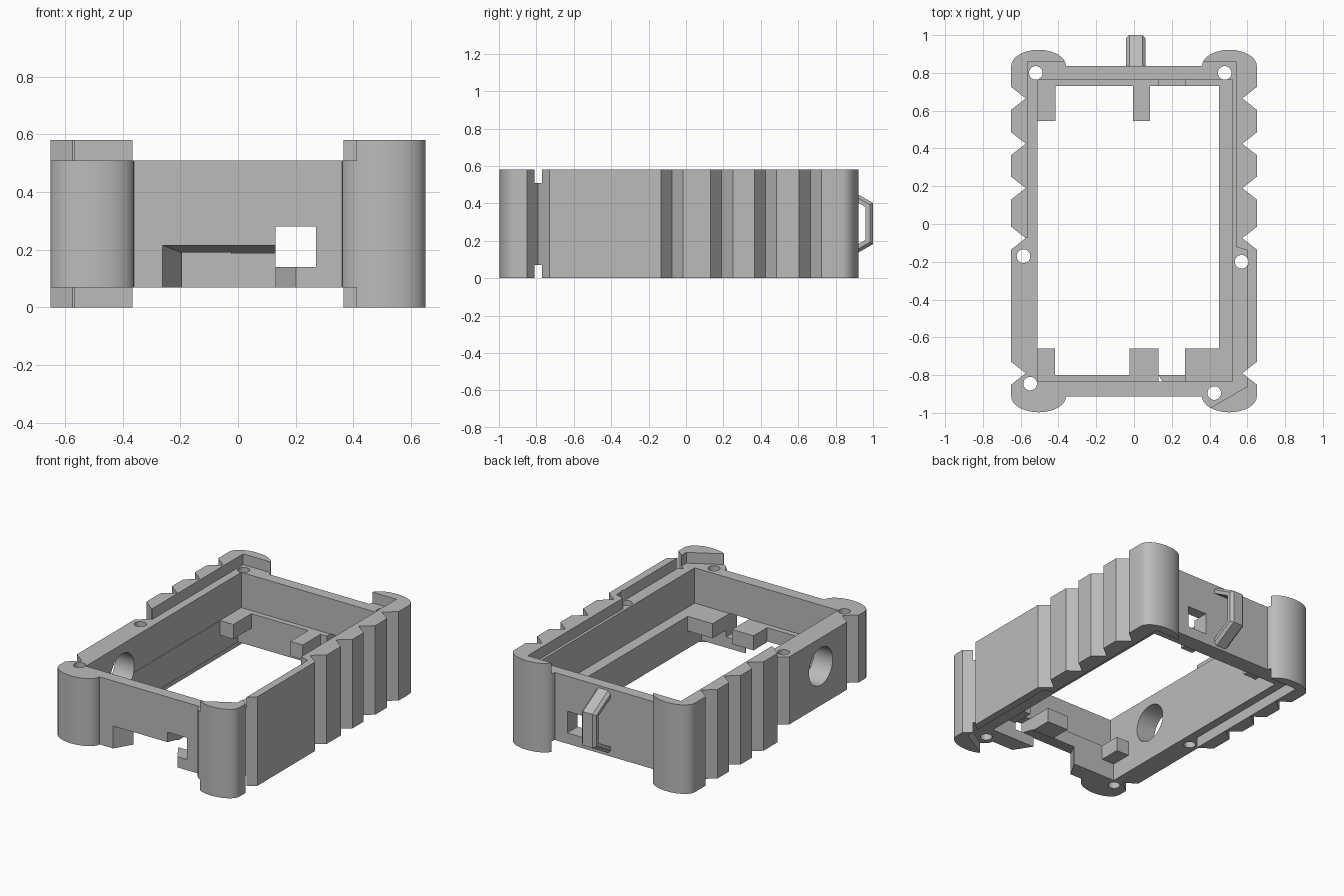
import bpy, bmesh, math
from math import pi, cos, sin

cube = bpy.data.objects.get("Cube")
if cube:
    bpy.data.objects.remove(cube, do_unlink=True)

grey = bpy.data.materials.new("plain grey")
grey.use_nodes = True
grey.diffuse_color = (0.5, 0.5, 0.5, 1)
grey.node_tree.nodes["Principled BSDF"].inputs["Base Color"].default_value = (0.5, 0.5, 0.5, 1)


def loft(name, ring_a, ring_b):
    """Solid between two matching rings of 3D points."""
    bm = bmesh.new()
    a = [bm.verts.new(p) for p in ring_a]
    b = [bm.verts.new(p) for p in ring_b]
    bm.faces.new(a)
    bm.faces.new(b)
    for i in range(len(a)):
        j = (i + 1) % len(a)
        bm.faces.new((a[i], a[j], b[j], b[i]))
    bmesh.ops.recalc_face_normals(bm, faces=bm.faces)
    mesh = bpy.data.meshes.new(name)
    bm.to_mesh(mesh)
    bm.free()
    mesh.materials.append(grey)
    ob = bpy.data.objects.new(name, mesh)
    bpy.context.collection.objects.link(ob)
    return ob


def prism(name, outline, z0, z1):
    return loft(name, [(x, y, z0) for x, y in outline], [(x, y, z1) for x, y in outline])


def box(name, x0, x1, y0, y1, z0, z1):
    return prism(name, [(x0, y0), (x1, y0), (x1, y1), (x0, y1)], z0, z1)


def circle(u, v, r, n=32):
    return [(u + r * cos(2 * pi * i / n), v + r * sin(2 * pi * i / n)) for i in range(n)]


def cut(target, cutter):
    cutter.hide_render = True
    mod = target.modifiers.new("cut", "BOOLEAN")
    mod.operation = "DIFFERENCE"
    mod.solver = "EXACT"
    mod.object = cutter
    bpy.context.view_layer.objects.active = target
    bpy.ops.object.modifier_apply(modifier=mod.name)
    bpy.data.objects.remove(cutter, do_unlink=True)


def smooth(ob):
    bpy.ops.object.select_all(action="DESELECT")
    ob.select_set(True)
    bpy.context.view_layer.objects.active = ob
    bpy.ops.object.shade_smooth_by_angle(angle=math.radians(30))


# Outer outline: rounded corner posts and V-shaped grip notches on each side
STEPS = 16
side = [(0.505 - 0.145 * cos(pi * i / STEPS), -0.912 - 0.085 * sin(pi * i / STEPS))
        for i in range(STEPS + 1)]
for c in (-0.79, -0.075, 0.19, 0.425, 0.665):
    side += [(0.65, c - 0.06), (0.573, c), (0.65, c + 0.06)]
side += [(0.505 + 0.145 * cos(pi * i / STEPS), 0.837 + 0.085 * sin(pi * i / STEPS))
         for i in range(STEPS + 1)]
outline = side + [(-x, y) for x, y in reversed(side)]
frame = prism("case_frame", outline, 0, 0.58)

# Recess behind the raised lip, above and below
recess = [(-0.565, 0.86), (0.54, 0.86), (0.54, -0.12), (0.6, -0.14), (0.6, -0.86),
          (0.41, -0.97), (0.41, -1.1), (-0.8, -1.1), (-0.8, -0.075), (-0.565, -0.075)]
cut(frame, prism("top_recess", recess, 0.51, 0.7))
cut(frame, prism("bottom_recess", recess, -0.1, 0.07))

# Main opening, wider above the inner ledge
cut(frame, box("opening", -0.51, 0.45, -0.8, 0.73, -0.2, 0.8))
cut(frame, box("cavity", -0.512, 0.522, -0.835, 0.765, 0.28, 0.8))

# Flared slot in the front wall
def slot_ring(t):
    y = -0.91 + 0.11 * t
    x0, x1, top = -0.26 + 0.065 * t, 0.2 - 0.07 * t, 0.215 - 0.025 * t
    return [(x0, y, -0.1), (x1, y, -0.1), (x1, y, top), (x0, y, top)]

cut(frame, loft("front_slot", slot_ring(-0.2), slot_ring(1.1)))

# Square windows in front and back walls
cut(frame, box("window_cutter", 0.13, 0.27, -1.2, 1.2, 0.14, 0.281))

# Round port in the right wall
port = circle(-0.46, 0.325, 0.122, 48)
cut(frame, loft("port_cutter", [(-0.9, y, z) for y, z in port], [(-0.3, y, z) for y, z in port]))

# Screw holes
for x, y in ((-0.52, 0.8), (0.48, 0.8), (-0.585, -0.17), (0.57, -0.2),
             (-0.55, -0.845), (0.425, -0.895)):
    cut(frame, prism("screw_cutter", circle(x, y, 0.036), -0.2, 0.8))
smooth(frame)

# Support blocks inside the front and back walls
for i, (x0, x1) in enumerate(((-0.51, -0.418), (-0.025, 0.13), (0.27, 0.45))):
    box(f"front_support_{i + 1}", x0, x1, -0.8, -0.66, 0.185, 0.28)
for i, (x0, x1) in enumerate(((-0.51, -0.415), (-0.005, 0.085))):
    box(f"back_support_{i + 1}", x0, x1, 0.545, 0.73, 0.185, 0.28)

# Lanyard loop on the back, with chamfered outer edges
MID = 0.292
outer = [(0.825, 0.21), (1.0, 0.11)]
inner = [(0.825, 0.165), (0.96, 0.088)]


def mirrored(half):
    return [(y, MID + h) for y, h in half] + [(y, MID - h) for y, h in reversed(half)]


loop_profile = mirrored(outer) + mirrored(inner)[::-1]
loop = loft("back_loop", [(-0.042, y, z) for y, z in loop_profile],
            [(0.062, y, z) for y, z in loop_profile])
bm = bmesh.new()
bm.from_mesh(loop.data)
outer_set = {(round(y, 3), round(z, 3)) for y, z in mirrored(outer)}
on_outer = lambda v: (round(v.co.y, 3), round(v.co.z, 3)) in outer_set
rim = [e for e in bm.edges
       if abs(e.verts[0].co.x - e.verts[1].co.x) < 0.001
       and all(on_outer(v) for v in e.verts)]
bmesh.ops.bevel(bm, geom=rim, offset=0.017, segments=1, affect="EDGES")
bm.to_mesh(loop.data)
bm.free()
